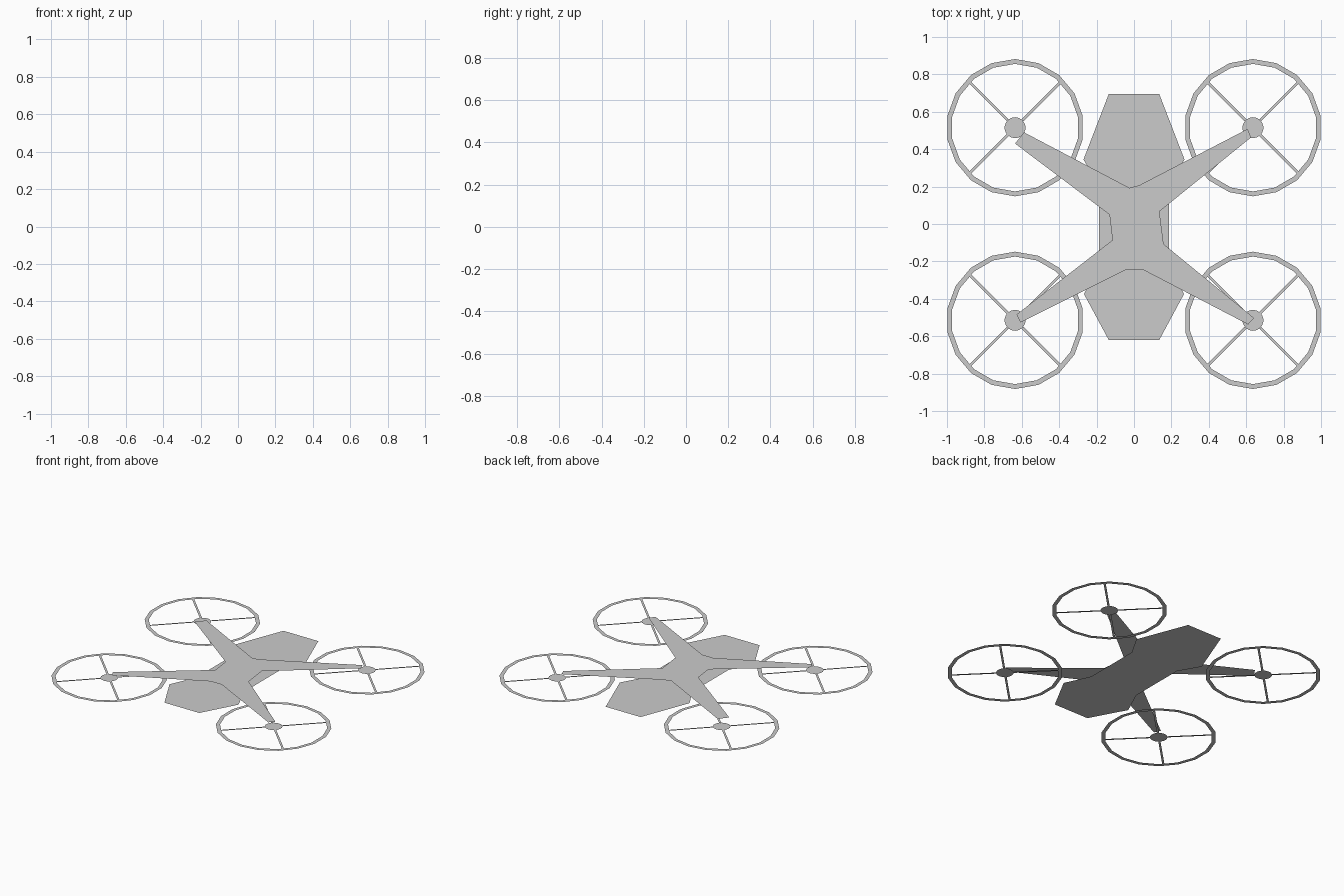
import bpy
from math import cos, sin, pi

if "Cube" in bpy.data.objects:
    bpy.data.objects.remove(bpy.data.objects["Cube"])


def sheet(name, polygons):
    """Flat object made of separate polygons with (x, y, z) corners."""
    verts, faces = [], []
    for poly in polygons:
        faces.append(list(range(len(verts), len(verts) + len(poly))))
        verts += poly
    mesh = bpy.data.meshes.new(name)
    mesh.from_pydata(verts, [], faces)
    mesh.update()
    obj = bpy.data.objects.new(name, mesh)
    bpy.context.collection.objects.link(obj)
    return obj


def polar(cx, cy, r, a):
    return (cx + r * cos(a), cy + r * sin(a), 0)


# Body plate: half outline mirrored across x = 0, lying on the ground plane
half = [(0.135, -0.62), (0.267, -0.375), (0.186, -0.20),
        (0.186, 0.20), (0.27, 0.345), (0.135, 0.695)]
outline = half + [(-x, y) for x, y in reversed(half)]
sheet("body_plate", [[(x, y, 0) for x, y in outline]])

# Cross-shaped arm plate, slightly irregular, just above the body
ARM_Z = 0.03
arms = [(-0.024, 0.193), (-0.588, 0.49), (-0.636, 0.43),        # back left
        (-0.131, 0.05), (-0.115, -0.086),
        (-0.628, -0.484), (-0.607, -0.527),                     # front left
        (-0.04, -0.243), (0.045, -0.243),
        (0.61, -0.537), (0.642, -0.503),                        # front right
        (0.158, -0.107), (0.136, 0.067),
        (0.626, 0.463), (0.607, 0.508), (0.03, 0.208)]          # back right
sheet("arm_plate", [[(x, y, ARM_Z) for x, y in arms]])

# Rotors: 18-sided guard ring, round hub and four diagonal spokes
SIDES, R_OUT, R_IN, R_HUB, SPOKE = 18, 0.367, 0.341, 0.056, 0.007
for side, sx in (("left", -1), ("right", 1)):
    for end, sy in (("front", -1), ("back", 1)):
        cx, cy = sx * 0.636, sy * 0.515
        ang = [pi / 2 + 2 * pi * i / SIDES for i in range(SIDES + 1)]
        sheet(f"guard_ring_{end}_{side}",
              [[polar(cx, cy, R_IN, a), polar(cx, cy, R_OUT, a),
                polar(cx, cy, R_OUT, b), polar(cx, cy, R_IN, b)]
               for a, b in zip(ang, ang[1:])])
        sheet(f"hub_{end}_{side}",
              [[polar(cx, cy, R_HUB, a) for a in ang[:-1]]])
        spokes = []
        for k in range(4):
            a = pi / 4 + k * pi / 2
            d, n = (cos(a), sin(a)), (-sin(a), cos(a))
            spokes.append([(cx + d[0] * r + n[0] * w, cy + d[1] * r + n[1] * w, 0)
                           for r, w in ((R_HUB, -SPOKE), (R_IN, -SPOKE),
                                        (R_IN, SPOKE), (R_HUB, SPOKE))])
        sheet(f"spokes_{end}_{side}", spokes)
